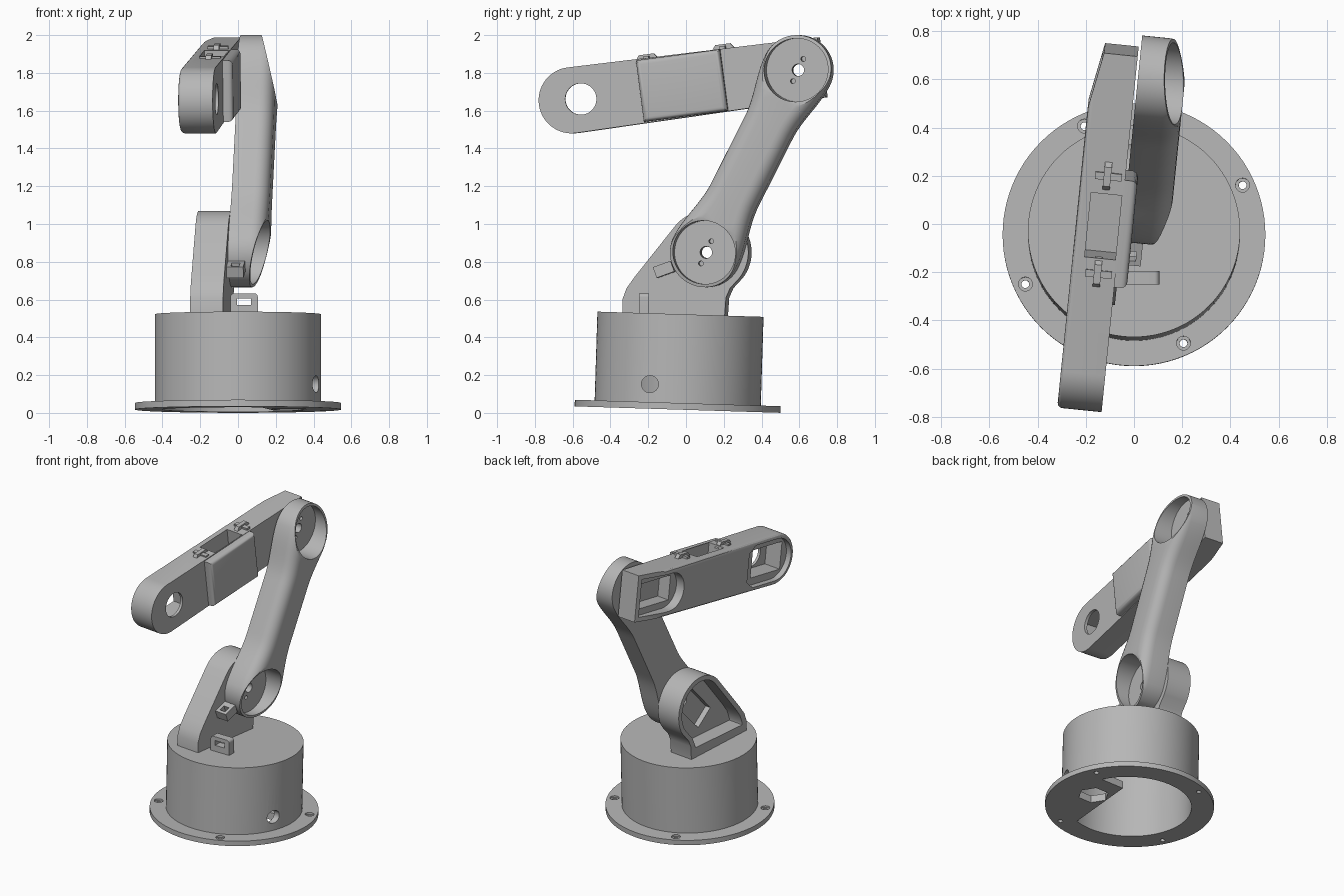
import bpy, bmesh, math
from mathutils import Matrix, Vector

old = bpy.data.objects.get("Cube")
if old:
    bpy.data.objects.remove(old, do_unlink=True)

grey = bpy.data.materials.new("plain_grey")
grey.use_nodes = True
grey.diffuse_color = (0.47, 0.47, 0.47, 1)
grey.node_tree.nodes["Principled BSDF"].inputs["Base Color"].default_value = (0.47, 0.47, 0.47, 1)


# ---- helpers ----
def arc(cx, cy, r, a0, a1, n=24):
    """Points on an arc, angles in degrees."""
    return [(cx + r * math.cos(math.radians(a0 + (a1 - a0) * i / n)),
             cy + r * math.sin(math.radians(a0 + (a1 - a0) * i / n))) for i in range(n + 1)]


def circle(cx, cy, r, n=48):
    return arc(cx, cy, r, 0, 360, n)[:-1]


def rect(a0, a1, b0, b1):
    return [(a0, b0), (a1, b0), (a1, b1), (a0, b1)]


def to_object(bm, name):
    bmesh.ops.recalc_face_normals(bm, faces=bm.faces)
    mesh = bpy.data.meshes.new(name)
    bm.to_mesh(mesh)
    bm.free()
    obj = bpy.data.objects.new(name, mesh)
    bpy.context.collection.objects.link(obj)
    mesh.materials.append(grey)
    return obj


def prism_mesh(pts, lo, hi, axis="x"):
    """Extrude an outline along x (outline in y, z) or z (outline in x, y)."""
    place = (lambda a, b, h: (h, a, b)) if axis == "x" else (lambda a, b, h: (a, b, h))
    bm = bmesh.new()
    low = [bm.verts.new(place(a, b, lo)) for a, b in pts]
    high = [bm.verts.new(place(a, b, hi)) for a, b in pts]
    bm.faces.new(low)
    bm.faces.new(high)
    for i in range(len(pts)):
        j = (i + 1) % len(pts)
        bm.faces.new((low[i], low[j], high[j], high[i]))
    bmesh.ops.recalc_face_normals(bm, faces=bm.faces)
    return bm


def prism(name, pts, lo, hi, axis="x"):
    return to_object(prism_mesh(pts, lo, hi, axis), name)


def slice_off(bm, point, normal):
    """Remove everything on the normal side of a plane and cap the cut."""
    geom = bm.verts[:] + bm.edges[:] + bm.faces[:]
    res = bmesh.ops.bisect_plane(bm, geom=geom, plane_co=point, plane_no=normal, clear_outer=True)
    edges = [e for e in res["geom_cut"] if isinstance(e, bmesh.types.BMEdge)]
    bmesh.ops.contextual_create(bm, geom=edges)


def bevel_at(bm, x, width, segments):
    """Round the rim of the face lying at a given x."""
    rim = [e for e in bm.edges if all(abs(v.co.x - x) < 1e-5 for v in e.verts)]
    bmesh.ops.bevel(bm, geom=rim, offset=width, segments=segments, profile=0.5, affect="EDGES")


def boolean(obj, tools, operation="DIFFERENCE"):
    for tool in tools:
        mod = obj.modifiers.new("cut", "BOOLEAN")
        mod.operation, mod.solver, mod.object = operation, "EXACT", tool
        tool.hide_render = True
    bpy.context.view_layer.update()
    mesh = bpy.data.meshes.new_from_object(obj.evaluated_get(bpy.context.evaluated_depsgraph_get()))
    obj.modifiers.clear()
    obj.data = mesh
    for tool in tools:
        bpy.data.objects.remove(tool, do_unlink=True)


def finish(obj, matrix):
    obj.data.shade_smooth()
    obj.data.set_sharp_from_angle(angle=math.radians(28))
    obj.matrix_world = matrix


def cutter(pts, lo, hi, axis="x"):
    return prism("cutter", pts, lo, hi, axis)


YAW = Matrix.Rotation(math.radians(-5.8), 4, "Z")


def frame(y, z, degrees):
    return YAW @ Matrix.Translation((0, y, z)) @ Matrix.Rotation(math.radians(degrees), 4, "X")


# ---- base: flanged drum, hollow from below ----
base_frame = Matrix.Translation((0, -0.045, 0.0175)) @ Matrix.Rotation(math.radians(-1.8), 4, "X")
base = prism("base_drum", circle(0, 0, 0.44, 96), 0, 0.505, "z")
boolean(base, [prism("flange", circle(0, 0, 0.545, 96), 0, 0.035, "z")], "UNION")
tools = [cutter(circle(0, 0, 0.4, 96), -0.1, 0.465, "z")]
for k in range(4):
    a = math.radians(24.5 + 90 * k)
    x, y = 0.495 * math.cos(a), 0.495 * math.sin(a)
    tools += [cutter(circle(x, y, 0.016, 20), -0.1, 0.1, "z"),
              cutter(circle(x, y, 0.029, 20), 0.022, 0.1, "z")]
tools.append(cutter(circle(-0.15, 0.13, 0.045, 32), 0.2, 0.6))
boolean(base, tools)
finish(base, base_frame)

# ---- floor plate with a hexagonal opening ----
floor = prism("base_floor_plate", circle(0, 0, 0.41, 96), 0, 0.05, "z")
boolean(floor, [cutter([(0.11, -0.5), (0.19, 0.16), (0.5, 0.16), (0.5, 0.6), (-0.6, 0.6), (-0.6, -0.5)],
                       -0.1, 0.2, "z"),
                cutter(circle(0.27, -0.04, 0.1, 6), -0.1, 0.2, "z")])
finish(floor, base_frame)

# ---- shoulder bracket ----
JY, JZ = 0.107, 0.85


def bracket_outline(r, front, back, bottom):
    return ([(front, bottom), (front, 0.6), (front + 0.022, 0.66), (front + 0.065, 0.72)]
            + arc(JY, JZ, r, 138, -38, 40)
            + [(back + 0.03, 0.66), (back + 0.008, 0.61), (back, bottom)])


bracket = prism("shoulder_bracket", bracket_outline(0.22, -0.343, 0.2, 0.5), -0.22, -0.045)
boolean(bracket, [cutter(bracket_outline(0.187, -0.3, 0.16, 0.585), -0.3, -0.11),
                  cutter([(JY + a, JZ + b) for a, b in ((0.09, -0.01), (-0.03, 0.1), (-0.22, -0.11), (-0.1, -0.21))],
                         -0.2, -0.07),
                  cutter(circle(JY, JZ, 0.03, 24), -0.3, 0.1)])
finish(bracket, YAW)

# ---- upper arm: waisted bar with a sloping dished disc at each end ----
L, R = 1.082, 0.185
bar = []
for i in range(1, 30):
    u = L * i / 30
    t = min(1, min(u, L - u) / 0.34)
    bar.append((u, R - 0.05 * t * t * (3 - 2 * t)))
outline = (arc(0, 0, R, 270, 90, 32) + bar + arc(L, 0, R, 90, -90, 32)
           + [(u, -w) for u, w in reversed(bar)])
bm = prism_mesh(outline, -0.045, 0.15)
bevel_at(bm, 0.15, 0.075, 6)
slope = 0.095
slice_off(bm, Vector((0.06, -R, 0)), Vector((2 * R, -slope, 0)))
slice_off(bm, Vector((0.06, L + R, 0)), Vector((2 * R, slope, 0)))
upper_arm = to_object(bm, "upper_arm")
tools = []
for u in (0, L):
    tools += [cutter(circle(u, 0, 0.168, 64), 0.0, 0.3), cutter(circle(u, 0, 0.032, 24), -0.2, 0.2)]
    for s in (-1, 1):
        tools.append(cutter(circle(u + 0.065 * s, 0.002 * s, 0.013, 16), -0.2, 0.2))
boolean(upper_arm, tools)
finish(upper_arm, frame(JY, JZ, 63.1))

# ---- cable clip on the front of the upper arm ----
clip = prism("cable_clip", rect(-0.05, 0.05, -0.03, 0.03), -0.045, 0.045)
boolean(clip, [cutter(rect(-0.03, 0.012, -0.1, 0.1), -0.022, 0.022)])
finish(clip, frame(-0.115, 0.76, 20))

# ---- forearm: open shell with two servo pockets ----
END = 1.34
shell = arc(0, 0, 0.175, 270, 90, 32) + [(END, 0.16), (END, -0.16)]
bm = prism_mesh(shell, -0.24, -0.055)
bevel_at(bm, -0.24, 0.02, 3)
slice_off(bm, Vector((-0.195, END, 0)), Vector((-0.24, 0.045, 0)))
forearm = to_object(bm, "forearm")
tip_recess = arc(0, 0, 0.145, 270, 90, 24) + [(0.22, 0.145), (0.28, 0.1), (0.28, -0.1), (0.22, -0.145)]
elbow_recess = arc(1.05, 0, 0.13, 270, 90, 16) + [(1.31, 0.13), (1.31, -0.13)]
tools = [cutter(tip_recess, -0.4, -0.2), cutter(elbow_recess, -0.4, -0.175),
         cutter(rect(-0.09, 0.2, -0.095, 0.095), -0.4, -0.075),
         cutter(rect(0.99, 1.29, -0.085, 0.085), -0.4, -0.085),
         cutter(circle(0.05, 0, 0.083), -0.4, 0.1),
         cutter(circle(1.22, 0, 0.032, 24), -0.4, 0.1),
         cutter(rect(0.485, 0.755, -0.06, 0.4), -0.19, -0.062)]
boolean(forearm, tools)
fore_frame = frame(-0.615, 1.655, 7.5)
finish(forearm, fore_frame)

# ---- raised cover on the inner side of the forearm ----
bm = prism_mesh(rect(0.37, 0.82, -0.164, 0.164), -0.058, -0.003)
bevel_at(bm, -0.003, 0.025, 4)
finish(to_object(bm, "forearm_cover"), fore_frame)

# ---- small lugs beside the cable slot ----
for name, s in (("front_lug", 0.42), ("rear_lug", 0.83)):
    fin = [(s - 0.07, 0.15), (s + 0.07, 0.15), (s + 0.04, 0.19), (s - 0.04, 0.19)]
    finish(prism(name, fin, -0.145, -0.115), fore_frame)
    finish(prism(name + "_bar", rect(s - 0.015, s + 0.015, 0.15, 0.18), -0.18, -0.07), fore_frame)

# ---- slotted cable loop standing on the base ----
loop = [(-0.04, 0.51), (0.105, 0.51)] + arc(0.085, 0.613, 0.02, 0, 90, 6) + arc(-0.02, 0.613, 0.02, 90, 180, 6)
cable_loop = prism("cable_loop", loop, 0, 0.055, "z")
boolean(cable_loop, [cutter(rect(-0.005, 0.07, 0.572, 0.606), -0.1, 0.2, "z")])
finish(cable_loop, Matrix.Translation((0, -0.195, 0)) @ Matrix.Rotation(math.radians(90), 4, "X"))
